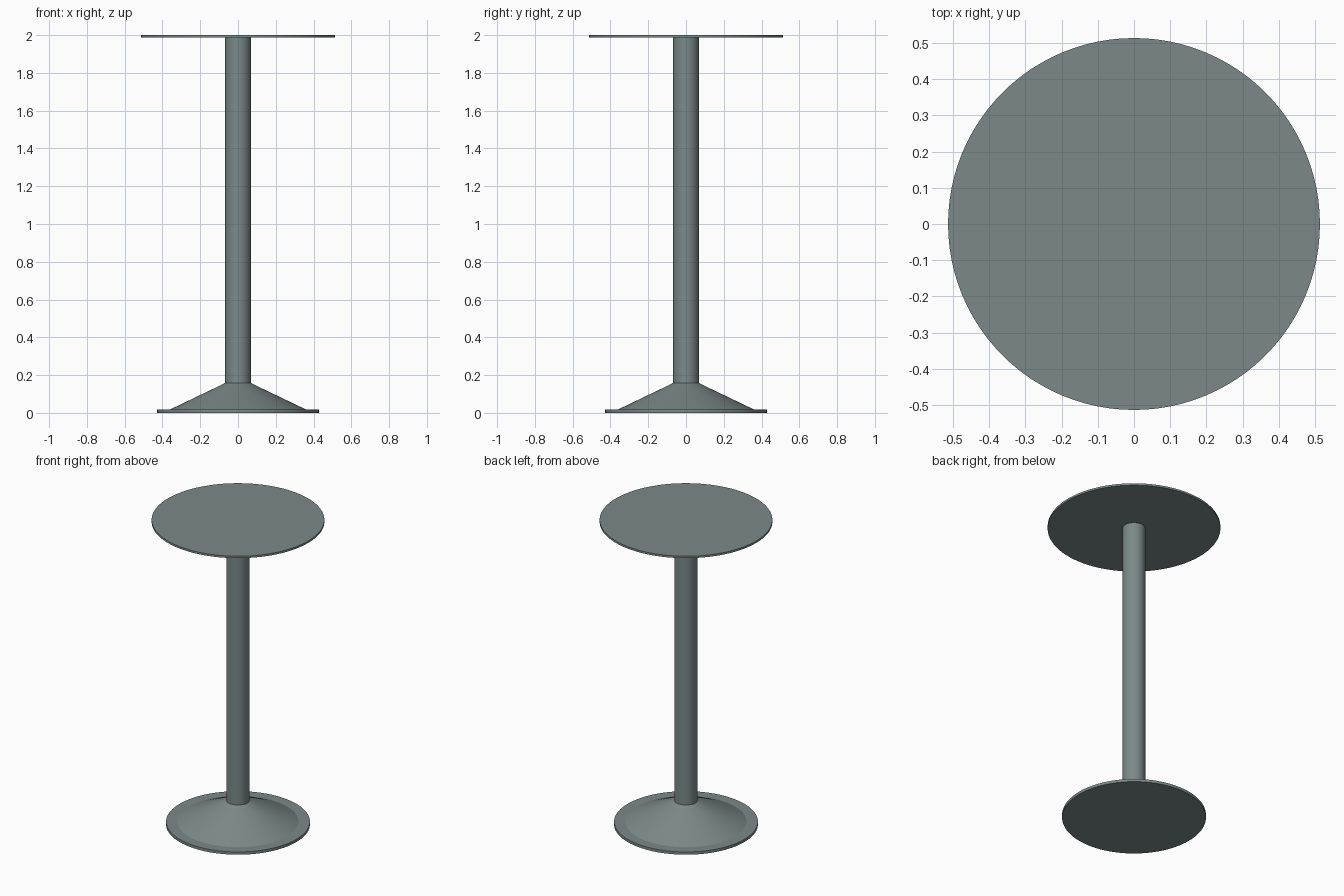
import bpy, bmesh, math

if "Cube" in bpy.data.objects:
    bpy.data.objects.remove(bpy.data.objects["Cube"])

SEGMENTS = 96

metal = bpy.data.materials.new("grey green metal")
metal.diffuse_color = (0.2, 0.25, 0.25, 1)
metal.use_nodes = True
metal.node_tree.nodes["Principled BSDF"].inputs["Base Color"].default_value = metal.diffuse_color


def lathe(name, profile):
    """Revolve (radius, z) points about z and cap both ends."""
    bm = bmesh.new()
    rings = []
    for r, z in profile:
        rings.append([bm.verts.new((r * math.cos(2 * math.pi * i / SEGMENTS),
                                    r * math.sin(2 * math.pi * i / SEGMENTS), z))
                      for i in range(SEGMENTS)])
    for a, b in zip(rings, rings[1:]):
        for i in range(SEGMENTS):
            j = (i + 1) % SEGMENTS
            bm.faces.new((a[i], a[j], b[j], b[i]))
    bm.faces.new(rings[0][::-1])
    bm.faces.new(rings[-1])
    mesh = bpy.data.meshes.new(name)
    bm.to_mesh(mesh)
    bm.free()
    mesh.materials.append(metal)
    obj = bpy.data.objects.new(name, mesh)
    bpy.context.collection.objects.link(obj)
    bpy.ops.object.select_all(action='DESELECT')
    obj.select_set(True)
    bpy.context.view_layer.objects.active = obj
    bpy.ops.object.shade_smooth_by_angle(angle=math.radians(20))
    return obj


# Floor plate with the flared cone rising to the column
lathe("base", [(0.428, 0), (0.428, 0.018), (0.36, 0.018), (0.068, 0.158)])
# Column
lathe("column", [(0.068, 0.15), (0.068, 1.988)])
# Thin round top
lathe("table_top", [(0.514, 1.987), (0.514, 2.0)])
